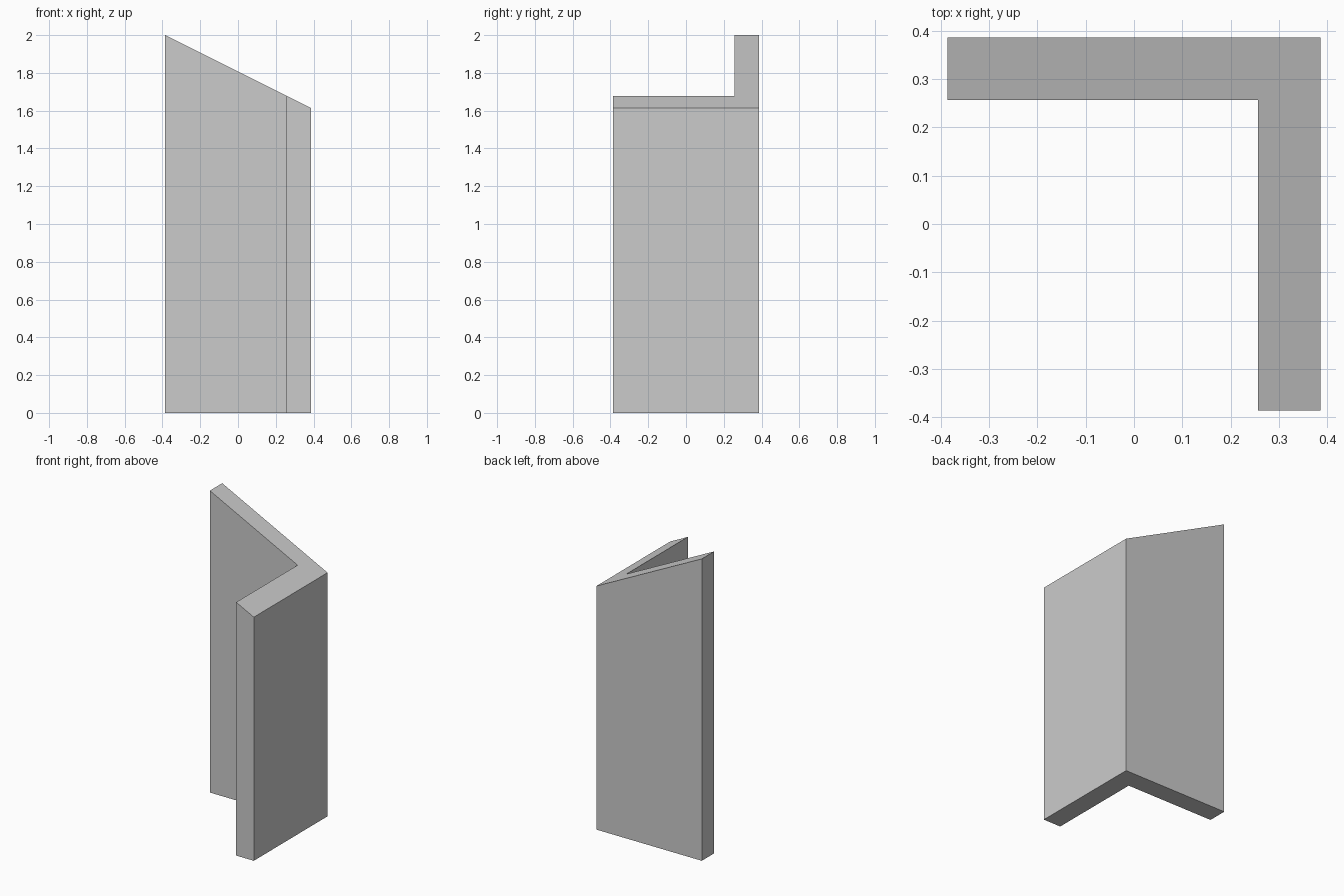
import bpy
import bmesh

if "Cube" in bpy.data.objects:
    bpy.data.objects.remove(bpy.data.objects["Cube"])

HALF = 0.386      # half the outer width of the L
INNER = 0.257     # inner faces of both legs
HEIGHT = 2.0
SLOPE = 0.5       # drop of the mitred top per unit of x

# L-shaped footprint, counter-clockwise from above
profile = [(-HALF, HALF), (-HALF, INNER), (INNER, INNER),
           (INNER, -HALF), (HALF, -HALF), (HALF, HALF)]

bm = bmesh.new()
base = bm.faces.new([bm.verts.new((x, y, 0)) for x, y in profile])

# Raise the footprint, then slant the top along x
result = bmesh.ops.extrude_face_region(bm, geom=[base], use_keep_orig=True)
for v in result["geom"]:
    if isinstance(v, bmesh.types.BMVert):
        v.co.z = HEIGHT - SLOPE * (v.co.x + HALF)
bmesh.ops.recalc_face_normals(bm, faces=bm.faces[:])

mesh = bpy.data.meshes.new("angle_bar")
bm.to_mesh(mesh)
bm.free()
bpy.context.collection.objects.link(bpy.data.objects.new("angle_bar", mesh))
